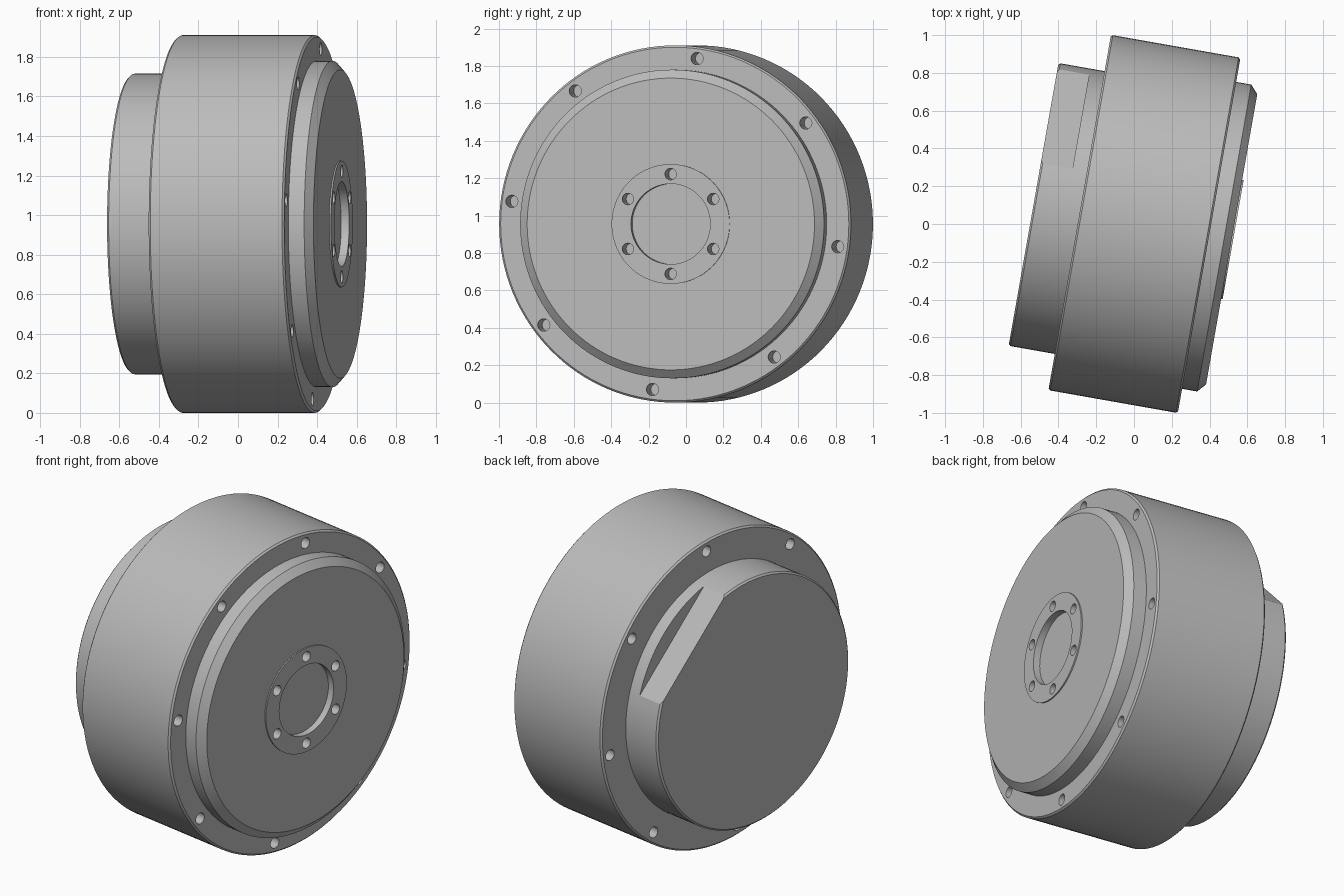
import bpy, bmesh
from math import sin, cos, radians, pi
from mathutils import Matrix, Vector

if "Cube" in bpy.data.objects:
    bpy.data.objects.remove(bpy.data.objects["Cube"], do_unlink=True)

R = 0.955
SEGMENTS = 128
# Local +x is the axle; the whole unit is turned slightly about z
PLACE = Matrix.Translation((0, 0.01, R)) @ Matrix.Rotation(radians(-10), 4, "Z")

grey = bpy.data.materials.new("satin grey")
grey.use_nodes = True
colour = (0.5, 0.5, 0.5, 1)
grey.diffuse_color = colour
grey.node_tree.nodes["Principled BSDF"].inputs["Base Color"].default_value = colour


def make_object(name, bm):
    bmesh.ops.recalc_face_normals(bm, faces=bm.faces)
    mesh = bpy.data.meshes.new(name)
    bm.to_mesh(mesh)
    bm.free()
    mesh.materials.append(grey)
    obj = bpy.data.objects.new(name, mesh)
    bpy.context.collection.objects.link(obj)
    obj.matrix_world = PLACE
    return obj


def lathe(name, profile):
    """Spin (axial, radius) points around the x axis."""
    bm = bmesh.new()
    verts = [bm.verts.new((a, 0, r)) for a, r in profile]
    edges = [bm.edges.new(pair) for pair in zip(verts, verts[1:])]
    bmesh.ops.spin(bm, geom=verts + edges, cent=(0, 0, 0), axis=(1, 0, 0),
                   angle=2 * pi, steps=SEGMENTS)
    bmesh.ops.remove_doubles(bm, verts=bm.verts, dist=1e-5)
    return make_object(name, bm)


def add_holes(bm, count, offset, circle, radius, face, depth):
    """Ring of drill cylinders centred on the plane x = face."""
    for i in range(count):
        t = radians(offset) + 2 * pi * i / count
        matrix = (Matrix.Translation((face, circle * sin(t), circle * cos(t)))
                  @ Matrix.Rotation(pi / 2, 4, "Y"))
        bmesh.ops.create_cone(bm, cap_ends=True, segments=24, radius1=radius,
                              radius2=radius, depth=2 * depth, matrix=matrix)


def cut(obj, bm):
    """Subtract the cutter mesh from the part, then discard the cutter."""
    cutter = make_object("cutter", bm)
    cutter.hide_render = True
    mod = obj.modifiers.new("cut", "BOOLEAN")
    mod.operation = "DIFFERENCE"
    mod.solver = "EXACT"
    mod.object = cutter
    bpy.context.view_layer.update()
    graph = bpy.context.evaluated_depsgraph_get()
    mesh = bpy.data.meshes.new_from_object(obj.evaluated_get(graph))
    obj.modifiers.clear()
    obj.data = mesh
    bpy.data.objects.remove(cutter, do_unlink=True)


# Main drum with bolt holes on both rims
BACK, FRONT, E = -0.292, 0.404, 0.01
housing = lathe("housing", [(BACK, 0), (BACK, R - E), (BACK + E, R),
                            (FRONT - E, R), (FRONT, R - E), (FRONT, 0)])
drills = bmesh.new()
for face in (BACK, FRONT):
    add_holes(drills, 8, 7.8, 0.893, 0.033, face, 0.14)
cut(housing, drills)

# Chamfered front hub with raised centre ring and shallow bore
hub = lathe("front_hub", [(0.36, 0), (0.36, 0.825), (0.485, 0.825), (0.525, 0.78),
                          (0.525, 0.32), (0.533, 0.32), (0.533, 0.215),
                          (0.492, 0.215), (0.492, 0)])
drills = bmesh.new()
add_holes(drills, 6, 0, 0.267, 0.031, 0.533, 0.12)
cut(hub, drills)

# Rear cover with a flat milled into its upper left shoulder
cover = lathe("rear_cover", [(-0.54, 0), (-0.54, 0.75), (-0.53, 0.76),
                             (-0.25, 0.76), (-0.25, 0)])
block = bmesh.new()
diagonal = Matrix.Rotation(radians(45), 4, "X")
middle = diagonal @ Vector((-0.57, 0.67 + 0.25, 0))
bmesh.ops.create_cube(block, size=1, matrix=Matrix.Translation(middle) @ diagonal
                      @ Matrix.Diagonal((0.4, 0.5, 2, 1)))
cut(cover, block)

# Smooth curved walls, crisp edges
for part in (housing, hub, cover):
    bpy.ops.object.select_all(action="DESELECT")
    part.select_set(True)
    bpy.context.view_layer.objects.active = part
    bpy.ops.object.shade_smooth_by_angle(angle=radians(25))
